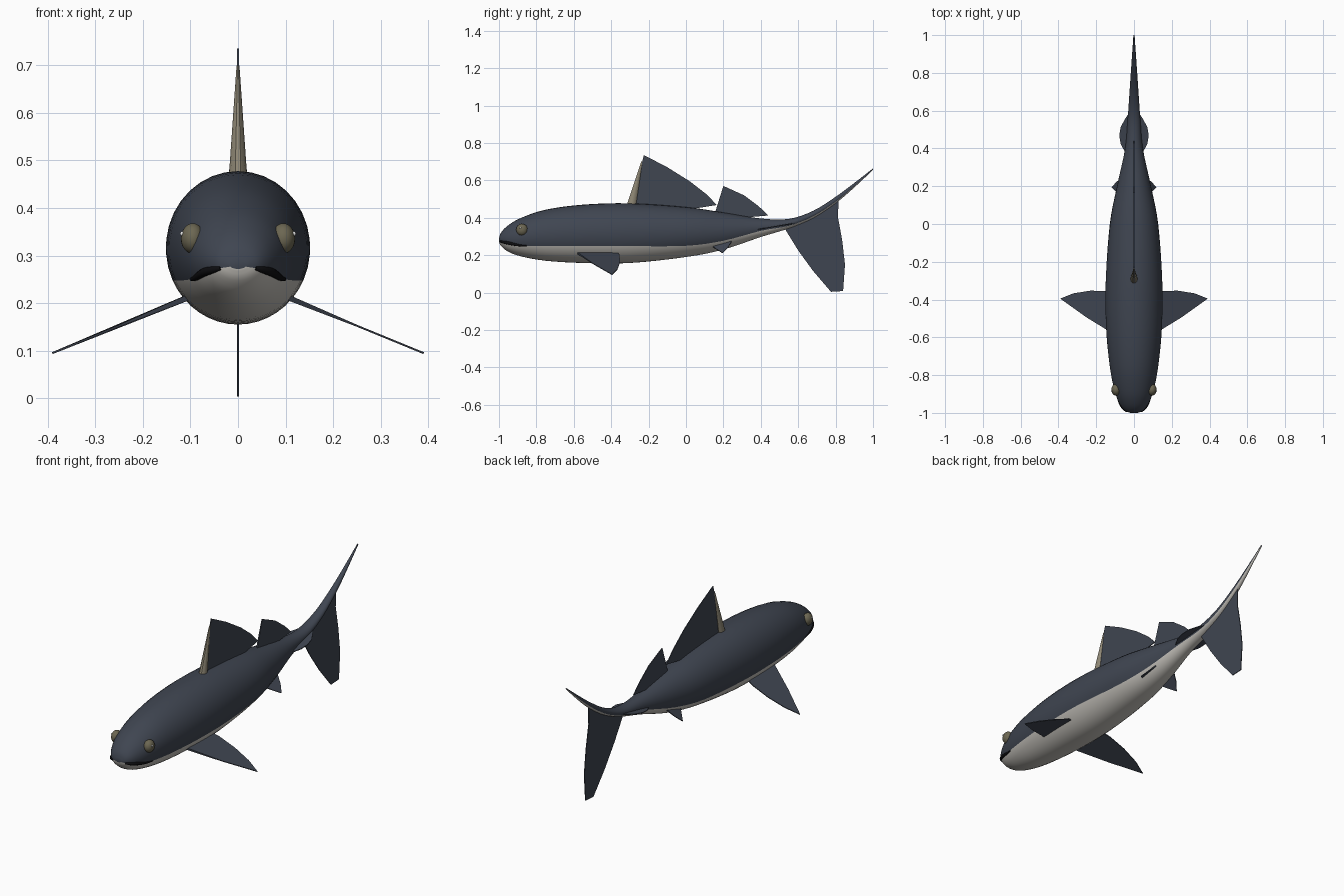
import bpy, bmesh, math
from mathutils import Vector

if "Cube" in bpy.data.objects:
    bpy.data.objects.remove(bpy.data.objects["Cube"], do_unlink=True)


def material(name, r, g, b):
    m = bpy.data.materials.new(name)
    m.use_nodes = True
    m.diffuse_color = (r, g, b, 1)
    m.node_tree.nodes["Principled BSDF"].inputs["Base Color"].default_value = (r, g, b, 1)
    return m


SLATE = material("slate blue", .05, .06, .082)
CREAM = material("belly cream", .55, .53, .49)
OLIVE = material("eye olive", .15, .135, .085)
TAN = material("spine tan", .27, .24, .175)
BLACK = material("mouth black", .004, .004, .005)
WHITE = material("glint white", .8, .8, .8)


def finish(name, bm, mats, smooth=True):
    bmesh.ops.recalc_face_normals(bm, faces=bm.faces)
    mesh = bpy.data.meshes.new(name)
    bm.to_mesh(mesh)
    bm.free()
    for m in mats:
        mesh.materials.append(m)
    ob = bpy.data.objects.new(name, mesh)
    bpy.context.collection.objects.link(ob)
    if smooth:
        bpy.ops.object.select_all(action='DESELECT')
        ob.select_set(True)
        bpy.context.view_layer.objects.active = ob
        bpy.ops.object.shade_smooth_by_angle(angle=math.radians(40))
    return ob


# Body stations: y, top, bottom, half width, colour split height
STATIONS = [
    (-1, .29, .272, .018, .277), (-.988, .322, .248, .048, .272),
    (-.95, .36, .218, .077, .265), (-.88, .4, .193, .104, .252),
    (-.75, .443, .17, .129, .248), (-.55, .47, .158, .148, .248),
    (-.3, .477, .158, .15, .248), (0, .457, .19, .128, .25),
    (.2, .428, .23, .09, .277), (.4, .396, .297, .047, .33),
    (.55, .394, .343, .034, .357), (.68, .437, .398, .025, .408),
    (.8, .512, .477, .017, .486), (.9, .586, .562, .01, .568),
    (1, .664, .656, .003, .658)]


def catmull(a, b, c, d, t):
    return .5 * (2 * b + (c - a) * t + (2 * a - 5 * b + 4 * c - d) * t * t
                 + (3 * b - a - 3 * c + d) * t ** 3)


def smooth_rows(rows, steps):
    out = []
    last = len(rows) - 1
    for i in range(last):
        quad = [rows[max(0, min(last, i + k))] for k in (-1, 0, 1, 2)]
        for s in range(steps):
            out.append([catmull(*v, s / steps) for v in zip(*quad)])
    return out + [list(rows[-1])]


ROWS = smooth_rows(STATIONS, 4)


def ring(row, upper=22, lower=16):
    y, top, bottom, half, split = row
    zc, rz = (top + bottom) / 2, (top - bottom) / 2
    a = math.asin(max(-.95, min(.95, (split - zc) / rz)))
    angles = [a + (math.pi - 2 * a) * k / upper for k in range(upper)]
    angles += [math.pi - a + (math.pi + 2 * a) * k / lower for k in range(lower)]
    return [(half * math.cos(t), y, zc + rz * math.sin(t)) for t in angles]


# Body with dark back and pale belly
bm = bmesh.new()
rings = [[bm.verts.new(p) for p in ring(r)] for r in ROWS]
n = len(rings[0])
for r0, r1 in zip(rings, rings[1:]):
    for j in range(n):
        k = (j + 1) % n
        f = bm.faces.new((r0[j], r0[k], r1[k], r1[j]))
        f.material_index = 0 if j < 22 else 1
bm.faces.new(rings[0])
bm.faces.new(rings[-1])
finish("body", bm, [SLATE, CREAM])


def fin(name, pts, normal, root, edge=.002):
    """Thin wedge: the first and last points form the thick root."""
    bm = bmesh.new()
    normal = Vector(normal).normalized()
    sides = []
    for s in (1, -1):
        sides.append([bm.verts.new(Vector(p) + normal * s * (
            root if i in (0, len(pts) - 1) else edge)) for i, p in enumerate(pts)])
    a, b = sides
    bm.faces.new(a)
    bm.faces.new(b[::-1])
    for i in range(len(pts)):
        j = (i + 1) % len(pts)
        bm.faces.new((a[i], b[i], b[j], a[j]))
    return finish(name, bm, [SLATE], smooth=False)


def upright(name, outline, root=.004):
    fin(name, [(0, y, z) for y, z in outline], (1, 0, 0), root)


# Fins on the centre line
upright("front_dorsal_fin", [(-.3, .44), (-.225, .735), (-.1, .67), (.02, .595),
                             (.11, .525), (.165, .468), (.02, .445)])
upright("rear_dorsal_fin", [(.15, .41), (.2, .57), (.31, .52), (.39, .46),
                            (.44, .412), (.3, .4)])
upright("tail_lower_lobe", [(.52, .355), (.6, .225), (.68, .115), (.775, .004),
                            (.84, .008), (.85, .15), (.835, .28), (.813, .4),
                            (.815, .492), (.68, .415)], .003)

# Paired fins
for side, s in (("left", 1), ("right", -1)):
    def paired(name, outline, height, normal, root):
        fin(side + name, [(s * x, y, height(x, y)) for x, y in outline],
            (s * normal[0], normal[1], normal[2]), root)

    paired("_pectoral_fin",
           [(.06, -.61), (.25, -.495), (.39, -.395), (.32, -.367), (.23, -.353),
            (.14, -.355), (.06, -.38)],
           lambda x, y: .21 - (x - .11) * .41, (.41, 0, 1), .007)
    paired("_pelvic_fin",
           [(.05, .125), (.085, .16), (.117, .195), (.09, .225), (.05, .25)],
           lambda x, y: .262 - (x - .06) * .9 + (y - .19) * .2, (.9, 0, 1), .004)
    paired("_tail_keel",
           [(.01, .36), (.05, .385), (.071, .425), (.078, .47), (.07, .515),
            (.045, .56), (.01, .61)],
           lambda x, y: .335 + (y - .37) * .17, (0, 0, 1), .004)

# Tapered spine ahead of the front dorsal fin
bm = bmesh.new()
base, tip = Vector((0, -.295, .455)), Vector((0, -.236, .7))
loops = []
for p, rx, ry in ((base, .02, .027), (tip, .003, .004)):
    loops.append([bm.verts.new(p + Vector((rx * math.cos(t), ry * math.sin(t), 0)))
                  for t in (math.tau * k / 10 for k in range(10))])
for k in range(10):
    j = (k + 1) % 10
    bm.faces.new((loops[0][k], loops[0][j], loops[1][j], loops[1][k]))
bm.faces.new(loops[0])
bm.faces.new(loops[1])
finish("dorsal_spine", bm, [TAN])


def ball(name, centre, radii, mat, segments):
    bm = bmesh.new()
    bmesh.ops.create_uvsphere(bm, u_segments=segments, v_segments=segments // 2, radius=1)
    for v in bm.verts:
        v.co = Vector([c + r * q for c, r, q in zip(centre, radii, v.co)])
    finish(name, bm, [mat])


# Eyes and mouth corners
for side, s in (("left", 1), ("right", -1)):
    ball(side + "_eye", (s * .095, -.877, .336), (.025, .031, .032), OLIVE, 24)
    ball(side + "_eye_glint", (s * .117, -.885, .346), (.005, .005, .005), WHITE, 10)
    lip = bpy.data.curves.new(side + "_mouth", 'CURVE')
    lip.dimensions = '3D'
    lip.bevel_depth = .009
    lip.bevel_resolution = 3
    lip.use_fill_caps = True
    path = [r for r in ROWS if -.994 < r[0] < -.85]
    spline = lip.splines.new('POLY')
    spline.points.add(len(path) - 1)
    for i, (pt, r) in enumerate(zip(spline.points, path)):
        x, y, z = ring(r)[0]
        pt.co = (s * x * .98, y, z, 1)
        pt.radius = .45 + .55 * math.sin(math.pi * i / (len(path) - 1))
    lip.materials.append(BLACK)
    bpy.context.collection.objects.link(bpy.data.objects.new(side + "_mouth", lip))
